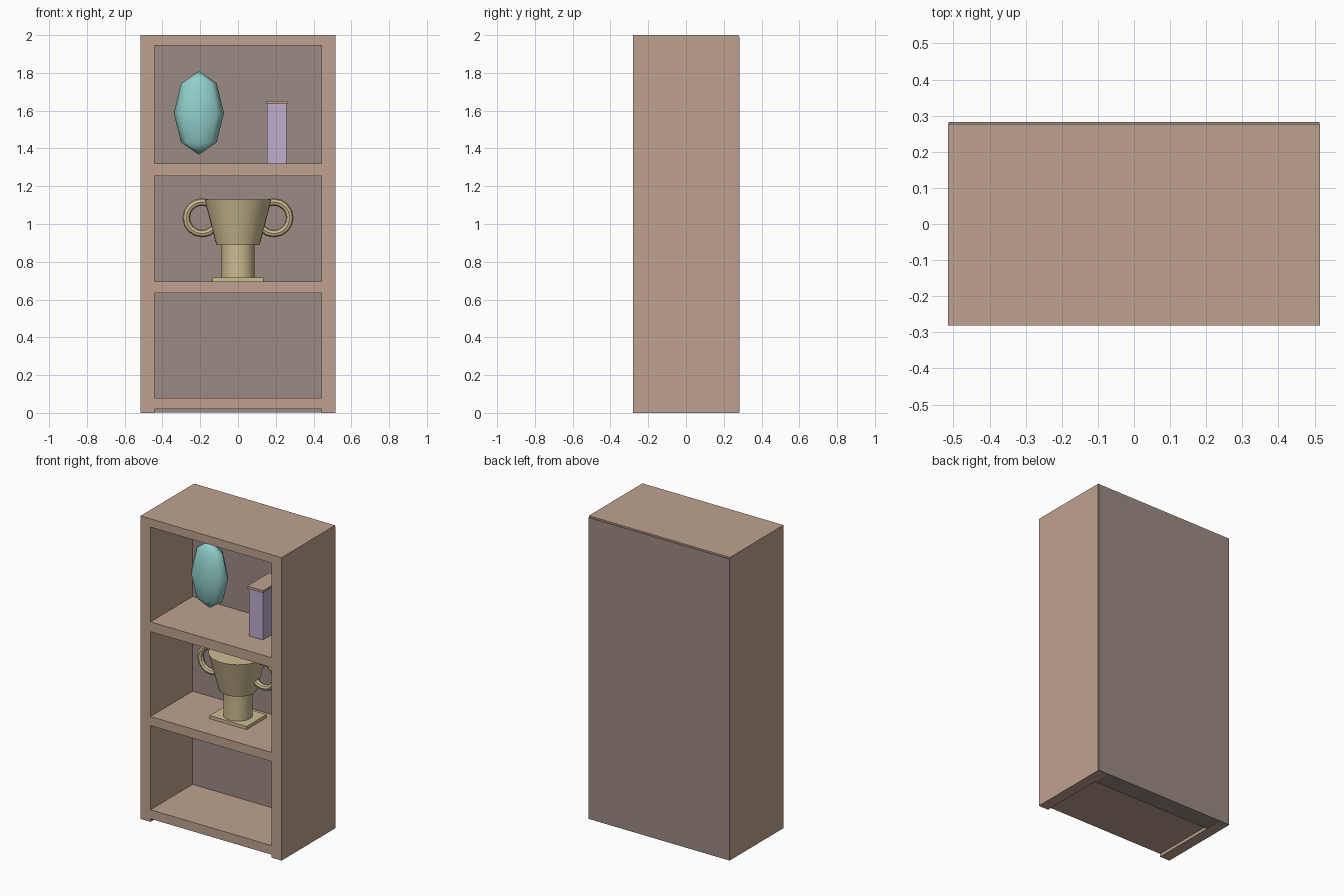
import bpy
import math

default_cube = bpy.data.objects.get("Cube")
if default_cube:
    bpy.data.objects.remove(default_cube, do_unlink=True)


def material(name, rgb):
    mat = bpy.data.materials.new(name)
    mat.use_nodes = True
    mat.diffuse_color = (*rgb, 1)
    shader = mat.node_tree.nodes["Principled BSDF"]
    shader.inputs["Base Color"].default_value = (*rgb, 1)
    shader.inputs["Roughness"].default_value = 0.8
    return mat


wood = material("warm_wood", (0.52, 0.365, 0.28))
backing = material("grey_brown", (0.33, 0.255, 0.228))
gold = material("pale_gold", (0.60, 0.50, 0.285))
teal = material("soft_teal", (0.285, 0.63, 0.595))
lavender = material("lavender", (0.51, 0.42, 0.62))


def finish(name, mat, smooth=False):
    obj = bpy.context.object
    obj.name = obj.data.name = name
    if mat:
        obj.data.materials.append(mat)
    if smooth:
        bpy.ops.object.shade_smooth_by_angle(angle=math.radians(50))
    return obj


def box(name, xs, ys, zs, mat=None):
    spans = (xs, ys, zs)
    bpy.ops.mesh.primitive_cube_add(size=1, location=[(a + b) / 2 for a, b in spans])
    obj = finish(name, mat)
    obj.scale = [b - a for a, b in spans]
    bpy.ops.object.transform_apply(location=False, rotation=False, scale=True)
    return obj


def cone(name, r1, r2, z1, z2, mat):
    bpy.ops.mesh.primitive_cone_add(vertices=32, radius1=r1, radius2=r2,
                                    depth=z2 - z1, location=(0, 0, (z1 + z2) / 2))
    return finish(name, mat, smooth=True)


# Bookcase frame: one block with the compartments cut through
frame = box("bookcase_frame", (-0.515, 0.515), (-0.281, 0.277), (0, 2), wood)
for z1, z2 in ((-0.1, 0.02), (0.08, 0.635), (0.695, 1.255), (1.32, 1.945)):
    cutter = box("compartment_cutter", (-0.442, 0.442), (-0.5, 0.5), (z1, z2))
    cutter.hide_render = True
    cut = frame.modifiers.new("compartment", 'BOOLEAN')
    cut.operation = 'DIFFERENCE'
    cut.solver = 'EXACT'
    cut.object = cutter
    bpy.context.view_layer.objects.active = frame
    bpy.ops.object.modifier_apply(modifier=cut.name)
    bpy.data.objects.remove(cutter, do_unlink=True)

# Thick back panel
box("back_panel", (-0.514, 0.514), (0.158, 0.282), (0.001, 1.99), backing)

# Faceted oval ornament on the top shelf
bpy.ops.mesh.primitive_uv_sphere_add(segments=8, ring_count=4, radius=1,
                                     location=(-0.207, 0, 1.588))
ornament = finish("oval_ornament", teal, smooth=True)
ornament.scale = (0.133, 0.08, 0.221)

# Upright box with a lid
box("upright_box", (0.154, 0.256), (-0.105, 0.105), (1.32, 1.636), lavender)
box("box_lid", (0.147, 0.263), (-0.115, 0.115), (1.636, 1.651), wood)

# Trophy cup on the middle shelf
box("trophy_base", (-0.135, 0.135), (-0.103, 0.103), (0.695, 0.716), gold)
cone("trophy_stem", 0.088, 0.088, 0.716, 0.89, gold)
cone("trophy_bowl", 0.115, 0.177, 0.89, 1.13, gold)
for side, label in ((1, "left"), (-1, "right")):
    bpy.ops.mesh.primitive_torus_add(major_radius=0.084, minor_radius=0.02,
                                     major_segments=16, minor_segments=8,
                                     location=(side * 0.19, 0, 1.033),
                                     rotation=(math.pi / 2, 0, 0))
    finish(label + "_trophy_handle", gold)
